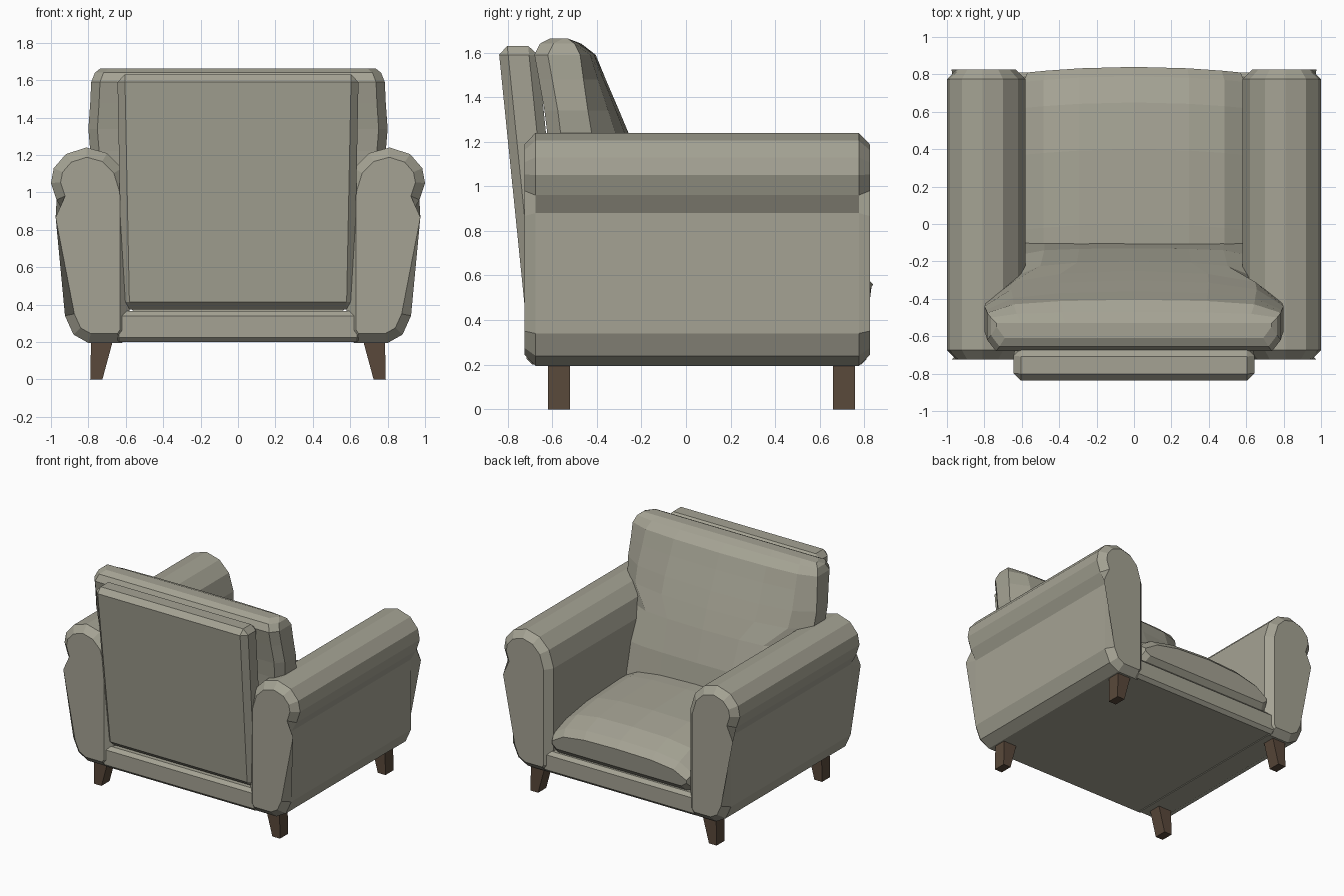
import bpy, bmesh

if "Cube" in bpy.data.objects:
    bpy.data.objects.remove(bpy.data.objects["Cube"])


def material(name, rgb):
    m = bpy.data.materials.new(name)
    m.diffuse_color = (*rgb, 1)
    m.use_nodes = True
    m.node_tree.nodes["Principled BSDF"].inputs["Base Color"].default_value = m.diffuse_color
    return m


FABRIC = material("sage fabric", (0.375, 0.365, 0.295))
WOOD = material("dark wood", (0.10, 0.066, 0.043))


def loft(name, rings, mat, bevel=0, pick=lambda e: True):
    """Join equal-length point rings, cap both ends, optionally bevel picked edges."""
    bm = bmesh.new()
    vs = [[bm.verts.new(p) for p in r] for r in rings]
    n = len(rings[0])
    for a, b in zip(vs, vs[1:]):
        for i in range(n):
            j = (i + 1) % n
            bm.faces.new((a[i], a[j], b[j], b[i]))
    bm.faces.new(vs[0])
    bm.faces.new(vs[-1])
    if bevel:
        bmesh.ops.bevel(bm, geom=[e for e in bm.edges if pick(e)], offset=bevel,
                        segments=1, affect='EDGES')
    bmesh.ops.recalc_face_normals(bm, faces=bm.faces)
    me = bpy.data.meshes.new(name)
    bm.to_mesh(me)
    bm.free()
    me.materials.append(mat)
    ob = bpy.data.objects.new(name, me)
    bpy.context.collection.objects.link(ob)
    return ob


def rect(x0, x1, y0, y1, z):
    return [(x0, y0, z), (x1, y0, z), (x1, y1, z), (x0, y1, z)]


# rolled arms: profile in x/z, run along y with chamfered ends
ARM = [(0.62, 0.195), (0.80, 0.195), (0.88, 0.24), (0.925, 0.34), (0.925, 0.88),
       (0.97, 0.96), (1.0, 1.05), (0.985, 1.13), (0.92, 1.205), (0.81, 1.24),
       (0.70, 1.21), (0.62, 1.13), (0.58, 1.0), (0.58, 0.25)]
for side, s in (("left", -1), ("right", 1)):
    loft(side + "_arm", [[(s * x, y, z) for x, z in ARM] for y in (-0.725, 0.825)],
         FABRIC, 0.05, lambda e: abs(e.verts[0].co.y - e.verts[1].co.y) < 0.01)
    # splayed tapered legs
    for end, y in (("front", -0.57), ("back", 0.708)):
        tops = sorted((s * 0.66, s * 0.785))
        feet = sorted((s * 0.725, s * 0.79))
        loft(f"{end}_{side}_leg", [rect(*feet, y - 0.049, y + 0.049, 0),
                                   rect(*tops, y - 0.049, y + 0.049, 0.24)], WOOD)

# base frame with the low rails
loft("base", [rect(-0.66, 0.66, -0.715, 0.81, 0.2),
              rect(-0.66, 0.66, -0.715, 0.81, 0.365)], FABRIC, 0.025)

# leaning back panel
loft("back_panel", [rect(-0.62, 0.62, -0.715, -0.54, 0.375),
                    rect(-0.645, 0.645, -0.842, -0.668, 1.63)], FABRIC, 0.04)


# seat cushion: cross-sections along y, crowned, bowed at the open side
def seat_ring(y, w, zb, ze, zc):
    half = [(w - 0.04, zb), (w, zb + 0.03), (w, ze), (0.82 * w, ze + 0.6 * (zc - ze)),
            (0.5 * w, zc - 0.01)]
    pts = half + [(0, zc)] + [(-x, z) for x, z in reversed(half)]
    return [(x, y - 0.03 * (x / w) ** 2, z) for x, z in pts]


loft("seat_cushion", [seat_ring(*r) for r in (
    (-0.55, 0.59, 0.36, 0.60, 0.69), (0.0, 0.59, 0.36, 0.61, 0.70),
    (0.40, 0.59, 0.36, 0.59, 0.69), (0.65, 0.59, 0.36, 0.55, 0.66),
    (0.79, 0.59, 0.36, 0.50, 0.61), (0.84, 0.57, 0.41, 0.46, 0.56))], FABRIC)


# back cushion: level rings, wide above the arms, narrow between them
def back_ring(z, w, yf, yb, drop):
    half = [(0.5 * w, yf - 0.1 * drop), (0.82 * w, yf - 0.35 * drop), (w, yf - drop),
            (w, yb + 0.06), (0.94 * w, yb)]
    pts = [(0, yf)] + half + [(-x, y) for x, y in reversed(half)]
    return [(x, y, z) for x, y in pts]


loft("back_cushion", [back_ring(*r) for r in (
    (0.60, 0.585, -0.09, -0.55, 0.01), (0.85, 0.585, -0.13, -0.58, 0.03),
    (1.08, 0.61, -0.20, -0.61, 0.07), (1.22, 0.79, -0.25, -0.62, 0.17),
    (1.34, 0.80, -0.30, -0.635, 0.14), (1.48, 0.79, -0.36, -0.66, 0.10),
    (1.59, 0.785, -0.405, -0.68, 0.07), (1.64, 0.765, -0.47, -0.655, 0.03),
    (1.663, 0.735, -0.53, -0.61, 0.0))], FABRIC)
